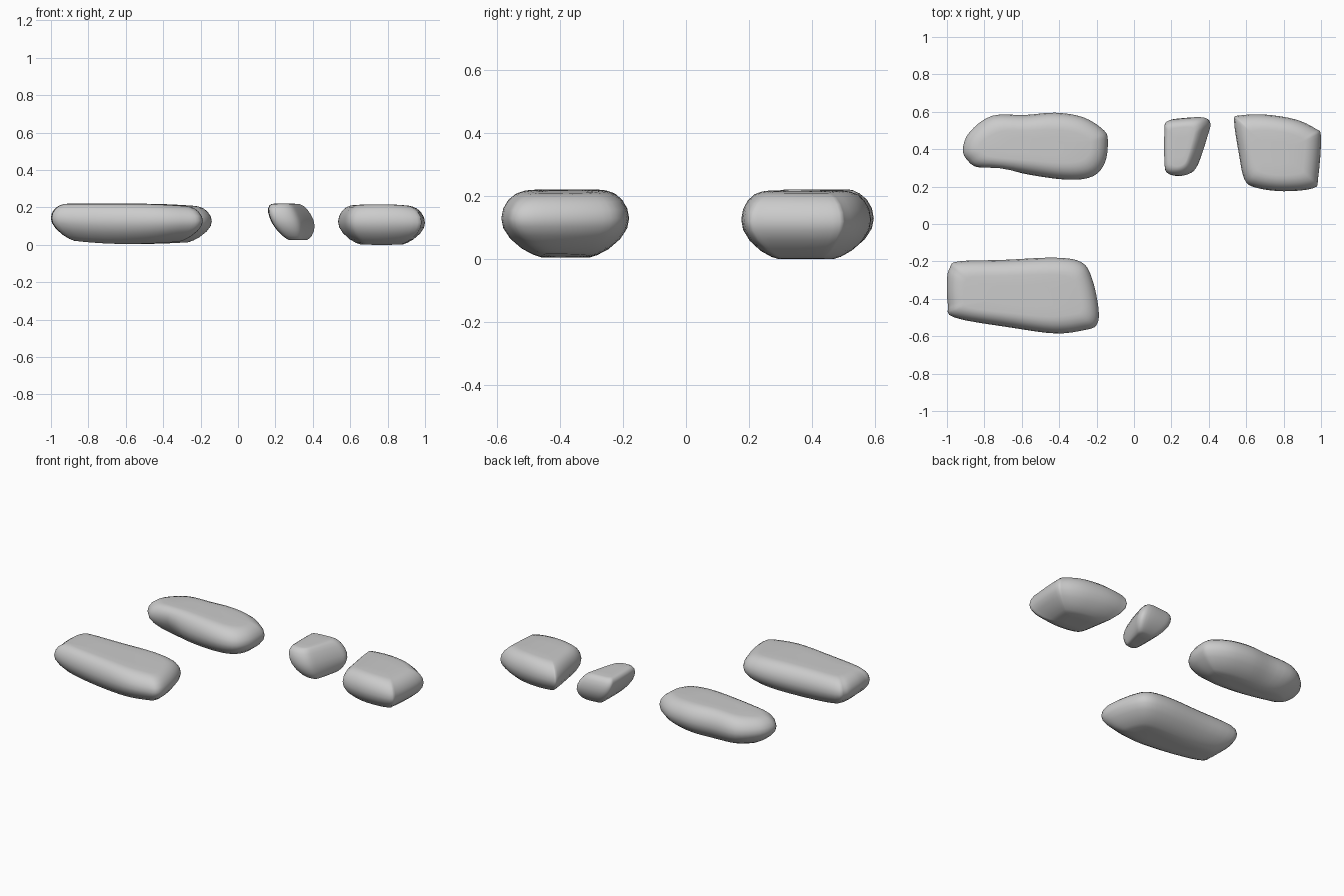
import bpy, bmesh, math
from mathutils import Vector

if "Cube" in bpy.data.objects:
    bpy.data.objects.remove(bpy.data.objects["Cube"])

# Side profile shared by all stones: (height fraction, inset)
PROFILE = [(0.0, .125), (.035, .10), (.12, .065), (.27, .028), (.43, .006), (.58, 0),
           (.73, .006), (.86, .022), (.95, .045), (.99, .07), (1.0, .09)]


def smooth_loop(pts, steps=4):
    """Closed Catmull-Rom curve through the outline points."""
    out, n = [], len(pts)
    for i in range(n):
        a, b, c, d = (Vector(pts[(i + k) % n]) for k in (-1, 0, 1, 2))
        for s in range(steps):
            t = s / steps
            out.append(0.5 * (2 * b + (c - a) * t + (2 * a - 5 * b + 4 * c - d) * t * t
                              + (3 * b - a - 3 * c + d) * t ** 3))
    return out


def stone(name, outline, z0, z1, inset=1.0, low_shift=(0, 0), top_shift=(0, 0),
          lift=(.02, .02), drop=(0, .02), dent=None):
    """lift / drop: how much the underside rises and the top falls at the (left, right) ends."""
    loop = smooth_loop(outline)
    xs, ys = [p.x for p in loop], [p.y for p in loop]
    c = Vector(((min(xs) + max(xs)) / 2, (min(ys) + max(ys)) / 2))
    hx, hy = (max(xs) - min(xs)) / 2, (max(ys) - min(ys)) / 2
    rings = [(f, 1 - d * inset / hx, 1 - d * inset / hy) for f, d in PROFILE]
    # small inner rings finish the underside and the top
    first, last = rings[0], rings[-1]
    rings = ([(0, first[1] * .5, first[2] * .5)] + rings
             + [(1, last[1] * .5, last[2] * .5)])
    bm = bmesh.new()
    grid = []
    for f, sx, sy in rings:
        low, top = max(0, 1 - f / .58), max(0, (f - .58) / .42)
        row = []
        for p in loop:
            x = c.x + (p.x - c.x) * sx + low_shift[0] * low + top_shift[0] * top
            y = c.y + (p.y - c.y) * sy + low_shift[1] * low + top_shift[1] * top
            u = (x - c.x) / hx
            end = 0 if u < 0 else 1
            z = z0 + f * (z1 - z0) + u * u * (lift[end] * (1 - f) - drop[end] * f)
            if dent:
                r = (Vector((x, y, z)) - Vector(dent)).length / .09
                y += .03 * math.exp(-r * r)
            row.append(bm.verts.new((x, y, z)))
        grid.append(row)
    n = len(loop)
    for a, b in zip(grid, grid[1:]):
        for i in range(n):
            j = (i + 1) % n
            bm.faces.new((a[i], a[j], b[j], b[i]))
    bm.faces.new(grid[0])
    bm.faces.new(grid[-1])
    bmesh.ops.recalc_face_normals(bm, faces=bm.faces)
    for face in bm.faces:
        face.smooth = True
    me = bpy.data.meshes.new(name)
    bm.to_mesh(me)
    bm.free()
    ob = bpy.data.objects.new(name, me)
    bpy.context.collection.objects.link(ob)
    return ob


# Long stone at the front left
stone("front_left_stone",
      [(-1, -.3), (-.985, -.235), (-.94, -.2), (-.7, -.192), (-.42, -.18), (-.28, -.205),
       (-.225, -.29), (-.19, -.45), (-.2, -.54), (-.27, -.568), (-.42, -.585),
       (-.65, -.555), (-.96, -.5), (-.995, -.43)],
      0.005, .22, lift=(.035, .025), drop=(.0, .02))

# Long stone at the back left, with a narrow left end and a shallow dent
stone("back_left_stone",
      [(-.915, .4), (-.88, .49), (-.76, .578), (-.58, .583), (-.42, .595), (-.27, .57),
       (-.16, .5), (-.14, .44), (-.155, .33), (-.22, .255), (-.36, .237), (-.6, .268),
       (-.82, .295), (-.89, .34)],
      0.005, .22, lift=(.04, .02), drop=(.02, .02), dent=(-.72, .29, .08))

# Small wedge stone, leaning left towards the top
stone("small_stone",
      [(.17, .5), (.182, .55), (.25, .565), (.37, .57), (.403, .54), (.39, .48),
       (.345, .345), (.31, .28), (.25, .257), (.185, .27), (.17, .33)],
      .025, .22, inset=.58, low_shift=(.035, 0), top_shift=(-.03, 0),
      lift=(.02, 0), drop=(0, .01))

# Broad stone at the right
stone("right_stone",
      [(.535, .555), (.565, .58), (.7, .585), (.86, .56), (.97, .51), (1, .465),
       (.985, .25), (.96, .192), (.8, .175), (.65, .195), (.59, .24), (.56, .38)],
      0.0, .217, inset=.95, lift=(.01, .01), drop=(.01, .02))
